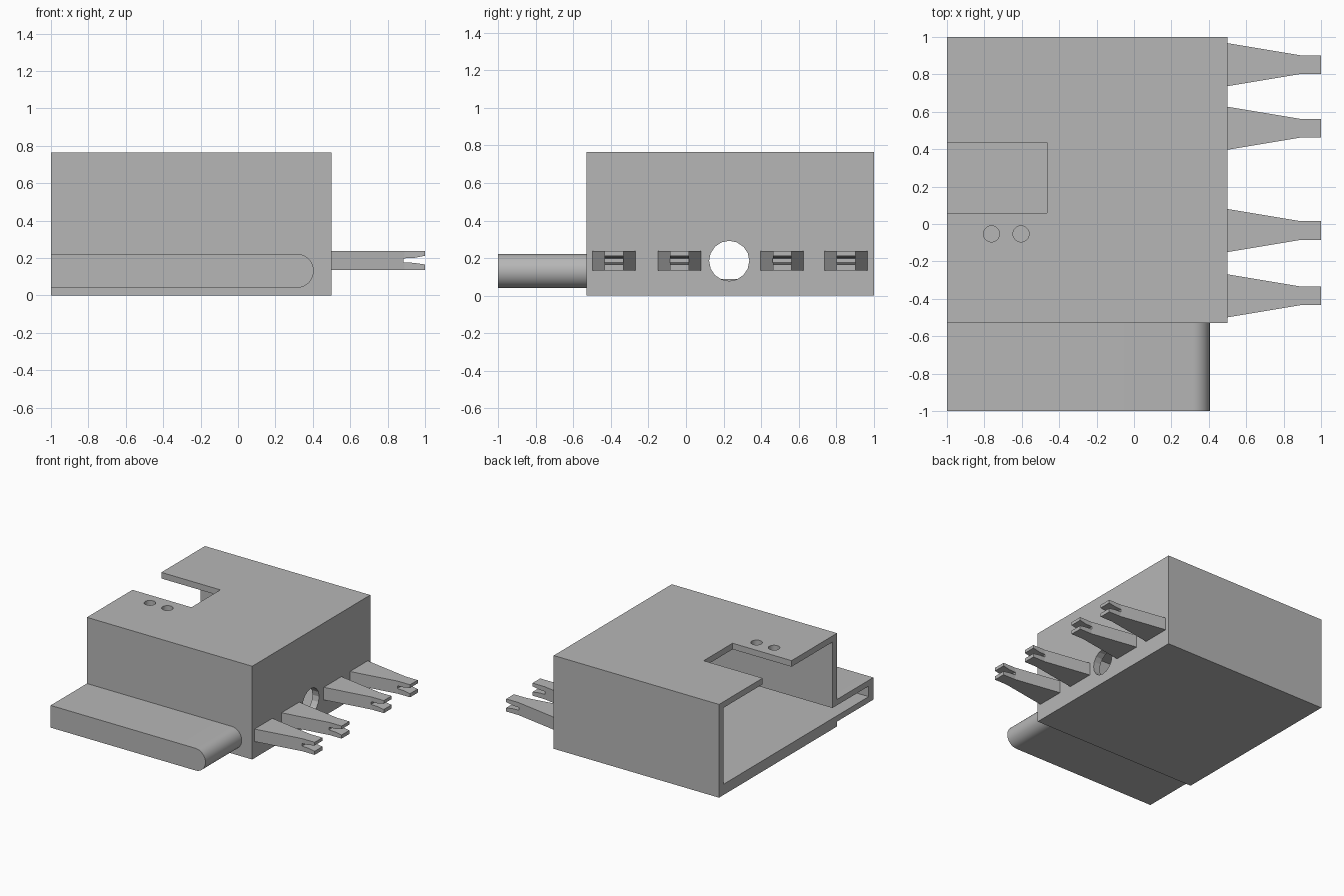
import bpy, bmesh, math
from mathutils import Vector

cube = bpy.data.objects.get("Cube")
if cube:
    bpy.data.objects.remove(cube, do_unlink=True)

grey = bpy.data.materials.new("plain grey")
grey.use_nodes = True
COLOUR = (0.47, 0.47, 0.47, 1)
grey.diffuse_color = COLOUR
grey.node_tree.nodes["Principled BSDF"].inputs["Base Color"].default_value = COLOUR


def prism(name, outline, along):
    """Extrude a closed outline of 3D points along a vector."""
    bm = bmesh.new()
    face = bm.faces.new([bm.verts.new(p) for p in outline])
    side = bmesh.ops.extrude_face_region(bm, geom=[face])["geom"]
    bmesh.ops.translate(bm, vec=Vector(along),
                        verts=[v for v in side if isinstance(v, bmesh.types.BMVert)])
    bmesh.ops.recalc_face_normals(bm, faces=bm.faces)
    mesh = bpy.data.meshes.new(name)
    bm.to_mesh(mesh)
    bm.free()
    mesh.materials.append(grey)
    obj = bpy.data.objects.new(name, mesh)
    bpy.context.collection.objects.link(obj)
    return obj


def block(name, x0, x1, y0, y1, z0, z1):
    return prism(name, [(x0, y0, z0), (x1, y0, z0), (x1, y1, z0), (x0, y1, z0)],
                 (0, 0, z1 - z0))


def combine(target, tool, operation):
    """Apply a boolean and remove the tool object."""
    tool.hide_render = True
    mod = target.modifiers.new("cut", "BOOLEAN")
    mod.operation, mod.object, mod.solver = operation, tool, "EXACT"
    bpy.context.view_layer.objects.active = target
    bpy.ops.object.modifier_apply(modifier=mod.name)
    bpy.data.objects.remove(tool, do_unlink=True)


def round_bar(name, x0, x1, y0, y1, z0, z1, steps=16):
    """Bar along x whose right end is a half circle."""
    r, mid = (z1 - z0) / 2, (z0 + z1) / 2
    arc = [-math.pi / 2 + math.pi * i / steps for i in range(steps + 1)]
    outline = [(x0, y0, z1), (x0, y0, z0)]
    outline += [(x1 - r + r * math.cos(a), y0, mid + r * math.sin(a)) for a in arc]
    return prism(name, outline, (0, y1 - y0, 0))


FRONT, FLOOR, TOP, WALL = -0.53, 0.088, 0.765, 0.06

# Housing: hollow box open on its right side, joined to the hollow side arm
housing = block("housing", -1, 0.5, FRONT, 1, 0, TOP)
combine(housing, round_bar("arm", -1, 0.405, -1, FRONT + 0.03, 0.04, 0.222), "UNION")
combine(housing, block("cavity", -1.1, 0.5 - WALL, FRONT + WALL, 1 - WALL,
                       FLOOR, TOP - 0.05), "DIFFERENCE")
combine(housing, round_bar("arm_slot", -1.1, 0.355, -1 + WALL, FRONT + WALL + 0.03,
                           FLOOR, 0.174), "DIFFERENCE")

# Notch and two small round holes in the roof
combine(housing, block("roof_notch", -1.1, -0.465, 0.06, 0.435, 0.6, 0.9), "DIFFERENCE")


def circle(n, r):
    return [(r * math.cos(math.tau * i / n), r * math.sin(math.tau * i / n))
            for i in range(n)]


for x in (-0.762, -0.604):
    ring = [(x + u, -0.053 + v, 0.6) for u, v in circle(24, 0.043)]
    combine(housing, prism("roof_hole", ring, (0, 0, 0.3)), "DIFFERENCE")

# Round opening in the left wall
ring = [(0.3, 0.23 + u, 0.185 + v) for u, v in circle(16, 0.107)]
combine(housing, prism("wall_hole", ring, (0.4, 0, 0)), "DIFFERENCE")

# Four tapered prongs with a flared slit in each tip
for number, y in enumerate((0.852, 0.512, -0.035, -0.384), 1):
    plan = [(0.48, -0.115), (0.5, -0.115), (0.89, -0.05), (1, -0.05),
            (1, 0.05), (0.89, 0.05), (0.5, 0.115), (0.48, 0.115)]
    prong = prism(f"prong_{number}", [(px, y + py, 0.135) for px, py in plan],
                  (0, 0, 0.103))
    slit = [(0.885, 0.176), (0.94, 0.174), (1.02, 0.162),
            (1.02, 0.216), (0.94, 0.2), (0.885, 0.198)]
    combine(prong, prism("slit", [(sx, y - 0.2, sz) for sx, sz in slit], (0, 0.4, 0)),
            "DIFFERENCE")

# Smooth the arm's round end, keeping the corners sharp
bpy.ops.object.select_all(action="DESELECT")
housing.select_set(True)
bpy.context.view_layer.objects.active = housing
bpy.ops.object.shade_smooth_by_angle(angle=math.radians(20))
